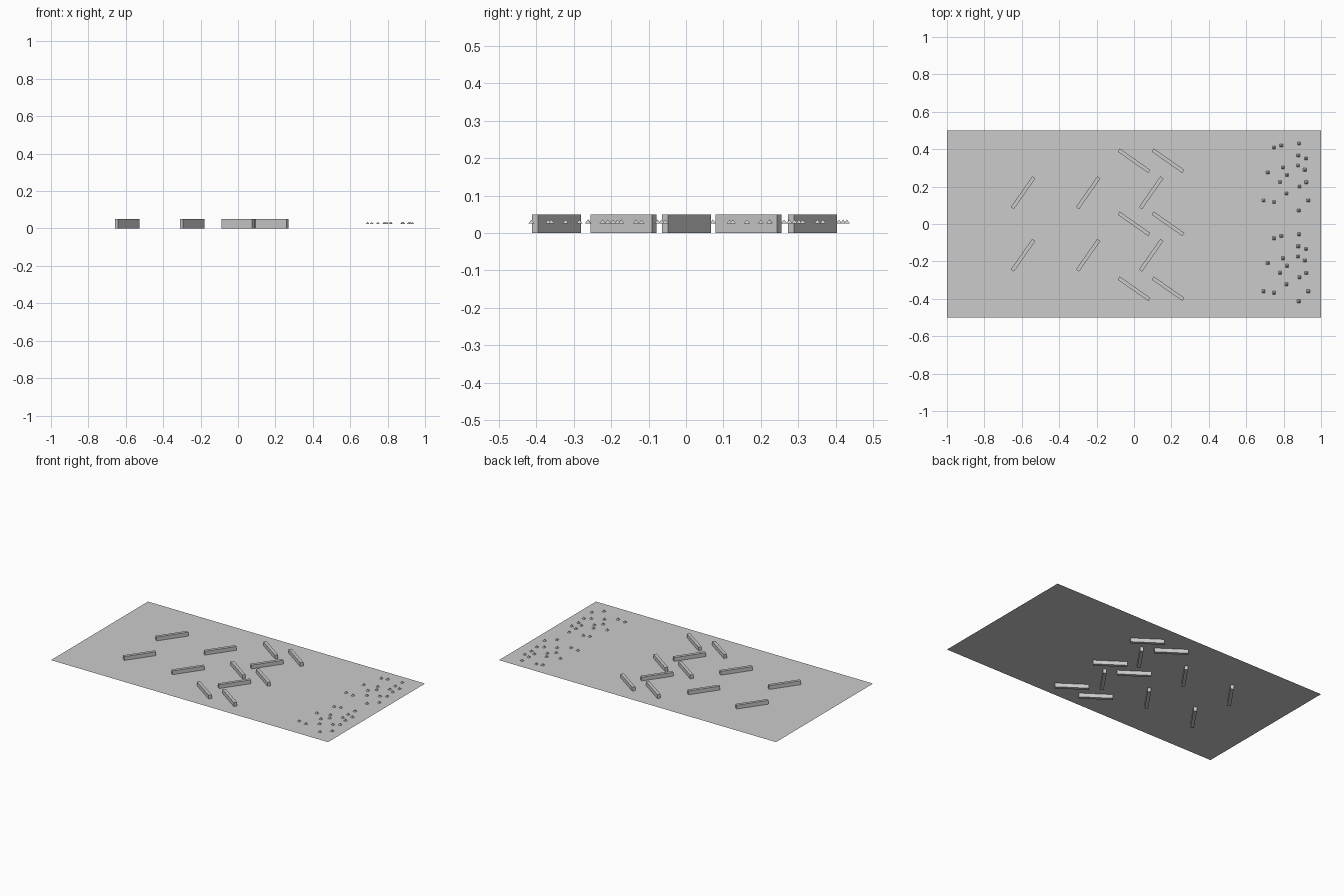
import bpy
from math import radians, sqrt

if "Cube" in bpy.data.objects:
    bpy.data.objects.remove(bpy.data.objects["Cube"])

SHEET_Z = 0.025
BAR = (0.2, 0.02, 0.05)
STUD_W, STUD_H = 0.017, 0.011


def add_bar(name, x, y, angle):
    bpy.ops.mesh.primitive_cube_add(size=1, location=(x, y, SHEET_Z),
                                    rotation=(0, 0, radians(angle)))
    ob = bpy.context.object
    ob.name = name
    ob.scale = BAR


def add_stud(x, y):
    bpy.ops.mesh.primitive_cone_add(vertices=4, radius1=STUD_W / sqrt(2), depth=STUD_H,
                                    end_fill_type='NOTHING',
                                    location=(x, y, SHEET_Z + STUD_H / 2),
                                    rotation=(0, 0, radians(45)))
    bpy.context.object.name = "pyramid_stud"


# thin base sheet, running through the middle of the bars
bpy.ops.mesh.primitive_plane_add(size=1, location=(0, 0, SHEET_Z))
sheet = bpy.context.object
sheet.name = "base_sheet"
sheet.scale = (2, 1, 1)

# bars leaning one way: three columns, two rows
for x in (-0.593, -0.245, 0.092):
    for y in (0.167, -0.167):
        add_bar("rising_bar", x, y, 55)

# bars leaning the other way: two columns, three rows
for x in (0.0, 0.182):
    for y in (0.338, 0.001, -0.346):
        add_bar("falling_bar", x, y, -35)

# scattered pyramid studs, the same cluster placed twice
cluster = [(.748, .409), (.787, .420), (.883, .430), (.878, .366), (.919, .351),
           (.877, .312), (.913, .290), (.715, .276), (.796, .302), (.818, .262),
           (.781, .224), (.921, .223), (.884, .200), (.815, .163), (.693, .125),
           (.748, .117), (.932, .125), (.881, .072)]
for dy in (0, -0.485):
    for x, y in cluster:
        add_stud(x, y + dy)
